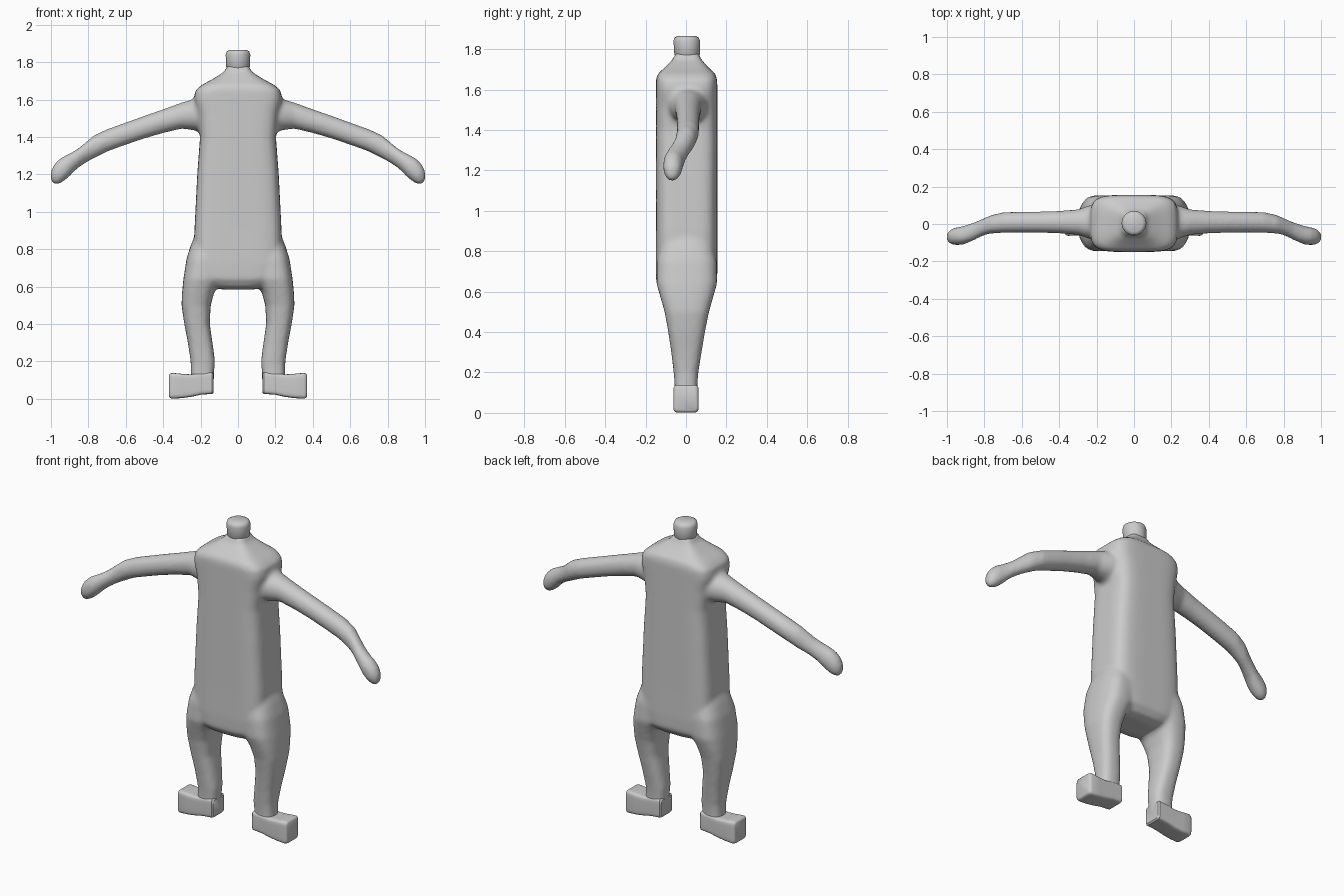
import bpy, bmesh, math


def spow(v, p):
    return math.copysign(abs(v) ** p, v)


def loft(bm, rings, axis, n=2.0, side=1, seg=40):
    """Closed tube of superellipse rings along x or z.
    axis z: (z, cx, cy, rx, ry)   axis x: (x, cy, cz, ry, rz)"""
    loops, new = [], []
    for t, c1, c2, r1, r2 in rings:
        loop = []
        for i in range(seg):
            a = math.tau * (i + 0.5) / seg
            u = c1 + r1 * spow(math.cos(a), 2 / n)
            v = c2 + r2 * spow(math.sin(a), 2 / n)
            co = (u * side, v, t) if axis == 'z' else (t * side, u, v)
            loop.append(bm.verts.new(co))
        loops.append(loop)
    for a, b in zip(loops, loops[1:]):
        for i in range(seg):
            j = (i + 1) % seg
            new.append(bm.faces.new((a[i], a[j], b[j], b[i])))
    new += [bm.faces.new(loops[0]), bm.faces.new(loops[-1])]
    bmesh.ops.recalc_face_normals(bm, faces=new)


def finish(bm, name, angle=40):
    me = bpy.data.meshes.new(name)
    bm.to_mesh(me)
    bm.free()
    ob = bpy.data.objects.new(name, me)
    bpy.context.collection.objects.link(ob)
    bpy.ops.object.select_all(action='DESELECT')
    ob.select_set(True)
    bpy.context.view_layer.objects.active = ob
    bpy.ops.object.shade_smooth_by_angle(angle=math.radians(angle))
    return ob


# Section tables for each part
torso = [(0.585, 0, 0.0, 0.09, 0.07), (0.60, 0, 0.0, 0.14, 0.12),
         (0.64, 0, 0.003, 0.20, 0.15), (0.72, 0, 0.003, 0.235, 0.153),
         (0.90, 0, 0.003, 0.233, 0.152), (1.20, 0, 0.003, 0.218, 0.152),
         (1.40, 0, 0.003, 0.203, 0.152), (1.52, 0, 0.003, 0.215, 0.152),
         (1.60, 0, 0.003, 0.235, 0.152), (1.65, 0, 0.003, 0.228, 0.152),
         (1.678, 0, 0.003, 0.195, 0.143), (1.71, 0, 0.003, 0.135, 0.108),
         (1.75, 0, 0.005, 0.072, 0.07), (1.78, 0, 0.005, 0.058, 0.058)]

leg = [(0.06, 0.192, 0, 0.062, 0.055), (0.14, 0.19, 0, 0.062, 0.056),
       (0.20, 0.188, 0, 0.065, 0.061), (0.30, 0.202, 0.002, 0.066, 0.075),
       (0.40, 0.219, 0.003, 0.068, 0.091), (0.50, 0.224, 0.004, 0.078, 0.110),
       (0.57, 0.213, 0.004, 0.086, 0.130), (0.64, 0.192, 0.004, 0.100, 0.150),
       (0.75, 0.175, 0.004, 0.100, 0.148), (0.82, 0.155, 0.004, 0.098, 0.132),
       (0.90, 0.13, 0.004, 0.090, 0.10)]

arm = [(0.10, 0.01, 1.52, 0.10, 0.10), (0.19, 0.01, 1.522, 0.10, 0.098),
       (0.23, 0.01, 1.520, 0.092, 0.085), (0.30, 0.01, 1.515, 0.068, 0.070),
       (0.40, 0.01, 1.485, 0.060, 0.064), (0.50, 0.01, 1.453, 0.057, 0.061),
       (0.60, 0.01, 1.418, 0.056, 0.060), (0.70, 0.008, 1.382, 0.055, 0.060),
       (0.77, -0.003, 1.348, 0.049, 0.062), (0.81, -0.018, 1.320, 0.045, 0.056),
       (0.86, -0.041, 1.283, 0.048, 0.052), (0.91, -0.060, 1.244, 0.050, 0.064),
       (0.95, -0.066, 1.219, 0.048, 0.068), (0.98, -0.068, 1.202, 0.040, 0.056),
       (0.996, -0.070, 1.194, 0.025, 0.034), (1.003, -0.070, 1.190, 0.010, 0.014)]

foot = [(0.130, 0, 0.085, 0.053, 0.050), (0.138, 0, 0.085, 0.060, 0.058),
        (0.20, 0, 0.080, 0.061, 0.058), (0.25, 0, 0.071, 0.061, 0.060),
        (0.30, 0, 0.069, 0.062, 0.065), (0.352, 0, 0.070, 0.063, 0.069),
        (0.364, 0, 0.070, 0.059, 0.065), (0.369, 0, 0.070, 0.052, 0.058)]

neck = [(1.74, 0, 0.006, 0.060, 0.060), (1.77, 0, 0.006, 0.061, 0.061),
        (1.775, 0, 0.006, 0.064, 0.064), (1.84, 0, 0.004, 0.066, 0.066),
        (1.857, 0, 0.003, 0.061, 0.061), (1.866, 0, 0.003, 0.045, 0.045)]

# Body: torso, arms and legs fused into one smooth skin
bm = bmesh.new()
loft(bm, torso, 'z', n=4.5)
for s in (1, -1):
    loft(bm, leg, 'z', n=2.8, side=s)
    loft(bm, arm, 'x', n=2.1, side=s)
body = finish(bm, "body", 60)
rm = body.modifiers.new("fuse", 'REMESH')
rm.mode = 'VOXEL'
rm.voxel_size = 0.012
rm.use_smooth_shade = True
sm = body.modifiers.new("relax", 'SMOOTH')
sm.factor = 0.5
sm.iterations = 8

# Neck stump
bm = bmesh.new()
loft(bm, neck, 'z')
finish(bm, "neck", 50)

# Blocky feet pointing outward
for s, name in ((1, "foot_left"), (-1, "foot_right")):
    bm = bmesh.new()
    loft(bm, foot, 'x', n=7, side=s)
    finish(bm, name)
